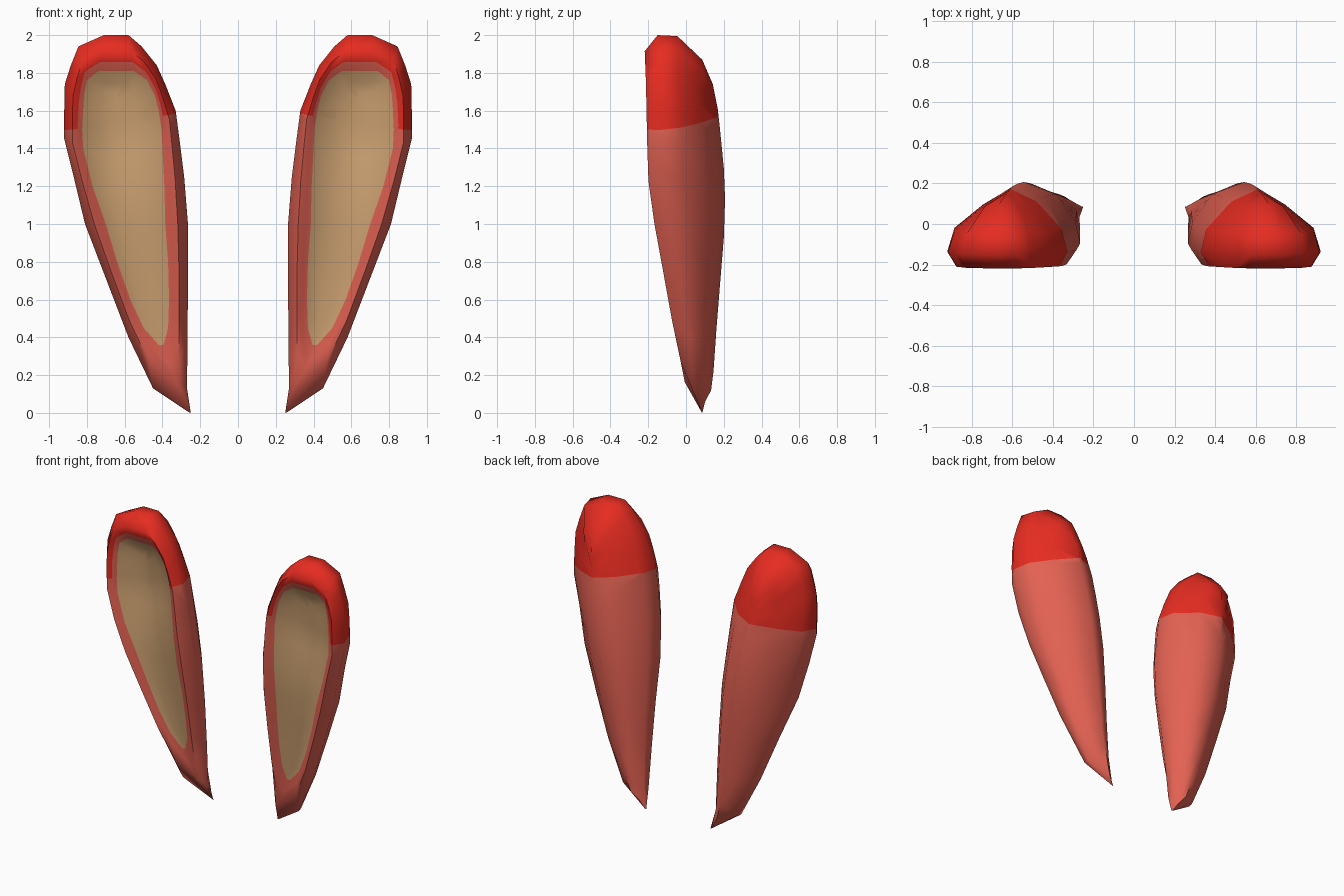
import bpy, bmesh
from mathutils import Vector

if "Cube" in bpy.data.objects:
    bpy.data.objects.remove(bpy.data.objects["Cube"])


def material(name, rgb):
    m = bpy.data.materials.new(name)
    m.diffuse_color = (*rgb, 1)
    m.use_nodes = True
    m.node_tree.nodes["Principled BSDF"].inputs["Base Color"].default_value = m.diffuse_color
    return m


def sample(table, z):
    """Linear lookup of a (z, value) profile."""
    if z <= table[0][0]:
        return table[0][1]
    for (z0, v0), (z1, v1) in zip(table, table[1:]):
        if z <= z1:
            return v0 + (v1 - v0) * (z - z0) / (z1 - z0)
    return table[-1][1]


# Outer silhouette and inner patch: z, inner-side x, outer-side x
OUTLINE = [(0, .25, .25), (.13, .27, .45), (.4, .267, .58), (.7, .265, .695),
           (1, .265, .81), (1.25, .285, .87), (1.45, .31, .92), (1.6, .33, .92),
           (1.74, .385, .917), (1.84, .43, .885), (1.94, .51, .845), (2, .58, .71)]
PATCH = [(.36, .395, .42), (.45, .37, .5), (.6, .365, .57), (.8, .37, .64),
         (1, .385, .70), (1.2, .39, .77), (1.4, .40, .82), (1.5, .405, .825),
         (1.6, .42, .82), (1.68, .44, .815), (1.76, .48, .80), (1.81, .55, .74)]
# Side profiles: z, y of the edge seam, the rear ridge and the shallow inner floor
SEAM = [(0, .085), (.13, .03), (.4, 0), (.7, -.04), (1, -.095), (1.25, -.13),
        (1.75, -.14), (2, -.15)]
RIDGE = [(0, .09), (.14, .14), (.5, .165), (.8, .19), (1.05, .21), (1.3, .2),
         (1.6, .17), (1.75, .14)]
FLOOR = [(.45, -.03), (.7, -.06), (.95, -.085), (1.08, -.11), (1.45, -.085), (1.7, -.115)]
MID = [(z, (a + b) / 2 - .015) for z, a, b in OUTLINE]


def seam(z):
    return sample(SEAM, z)


def mix(a, b, t):
    return a + (b - a) * t


def loop(fn):
    """Closed loop: up the inner side, down the outer side."""
    n = len(OUTLINE)
    return [fn(i, 1) for i in range(n)] + [fn(i, 2) for i in reversed(range(n))]


def front_y(z, dy):
    return seam(z) + dy * min(1, (z + .2) / .8)


def front(t, dy):
    """Loop between outline (t=0) and patch edge (t=1)."""
    def fn(i, s):
        z = mix(OUTLINE[i][0], PATCH[i][0], t)
        return Vector((mix(OUTLINE[i][s], PATCH[i][s], t), front_y(z, dy), z))
    return loop(fn)


def floor_line(t, ty):
    """Loop between patch edge (t=0) and its centre line (t=1)."""
    def fn(i, s):
        z, a, b = PATCH[i]
        zc = .45 + (z - .36) / 1.45 * 1.24
        z2 = mix(z, zc, t)
        y = mix(front_y(z2, -.035), sample(FLOOR, z2), ty)
        return Vector((mix(PATCH[i][s], (a + b) / 2, t), y, z2))
    return loop(fn)


def back(t, tz, f_in, f_out):
    """Loop between outline (t=0) and rear ridge (t=1)."""
    def fn(i, s):
        z0 = OUTLINE[i][0]
        zr = .12 + z0 * .81
        z = mix(z0, zr, tz)
        f = f_in if s == 1 or i > 9 else f_out
        y = mix(seam(z), sample(RIDGE, z), f)
        return Vector((mix(OUTLINE[i][s], sample(MID, zr), t), y, z))
    return loop(fn)


RED, PINK, TAN = 0, 1, 2
loops = [floor_line(1, 1), floor_line(.5, .75), front(1, -.035), front(.75, -.055),
         front(.45, -.072), front(0, 0),
         back(.1, .02, .36, .36), back(.5, .5, .81, .7), back(1, 1, 1, 1)]
strip_colour = [TAN, TAN, PINK, PINK, PINK, PINK, PINK, PINK]

bm = bmesh.new()
rings = [[bm.verts.new(p) for p in lp] for lp in loops]
tag = bm.faces.layers.int.new("strip")
for k, (a, b) in enumerate(zip(rings, rings[1:])):
    n = len(a)
    for i in range(n):
        j = (i + 1) % n
        f = bm.faces.new((a[i], a[j], b[j], b[i]))
        f.material_index = strip_colour[k]
        f[tag] = k
bmesh.ops.remove_doubles(bm, verts=bm.verts, dist=.0005)

# Red tips: cut along a slightly tilted plane and colour everything above it
origin, normal = Vector((.9, -.15, 1.5)), Vector((.15, -.07, 1)).normalized()
bmesh.ops.bisect_plane(bm, geom=bm.verts[:] + bm.edges[:] + bm.faces[:],
                       plane_co=origin, plane_no=normal, dist=.0001)
for f in bm.faces:
    if f[tag] >= 3 and (f.calc_center_median() - origin).dot(normal) > 0:
        f.material_index = RED
bmesh.ops.recalc_face_normals(bm, faces=bm.faces)
bm.faces.layers.int.remove(tag)

mesh = bpy.data.meshes.new("ears")
bm.to_mesh(mesh)
bm.free()
for m in (material("bright red", (.79, .025, .015)),
          material("soft red", (.76, .12, .085)),
          material("tan", (.62, .365, .17))):
    mesh.materials.append(m)
ears = bpy.data.objects.new("ears", mesh)
bpy.context.collection.objects.link(ears)
bpy.context.view_layer.objects.active = ears
ears.select_set(True)
bpy.ops.object.shade_smooth_by_angle(angle=1.2)

# Second ear by mirroring across x = 0
mirror = ears.modifiers.new("mirror", 'MIRROR')
mirror.use_mirror_merge = False
